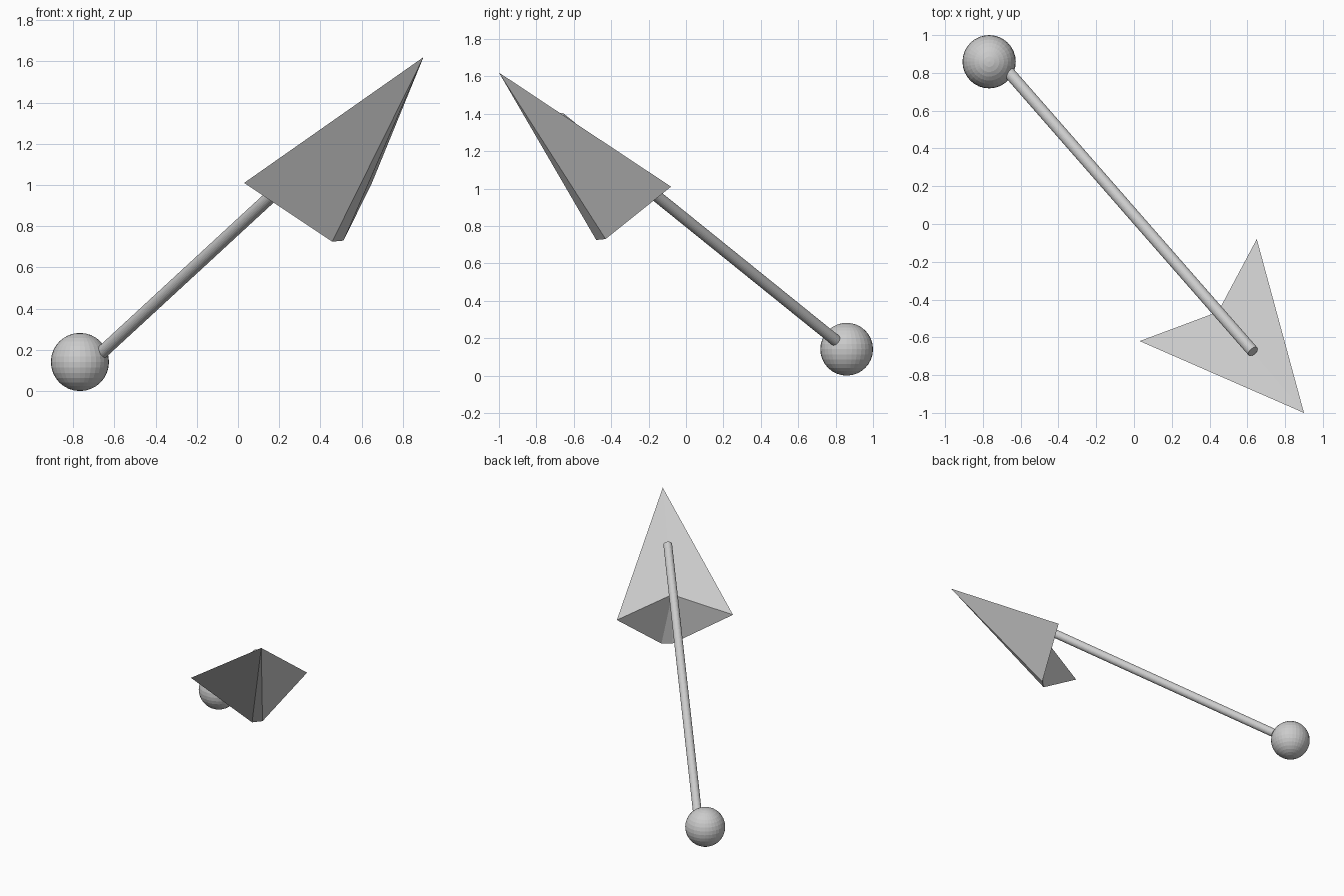
import bpy
import bmesh
from mathutils import Vector

cube = bpy.data.objects.get("Cube")
if cube:
    bpy.data.objects.remove(cube, do_unlink=True)

# Single plain grey
grey = bpy.data.materials.new("light_grey")
grey.use_nodes = True
color = (0.6, 0.6, 0.6, 1.0)
grey.diffuse_color = color
grey.node_tree.nodes["Principled BSDF"].inputs["Base Color"].default_value = color


def finish(obj, name):
    obj.name = name
    obj.data.name = name
    obj.data.materials.append(grey)
    return obj


# Ball at the tail end
bpy.ops.mesh.primitive_uv_sphere_add(segments=32, ring_count=16, radius=0.141,
                                     location=(-0.767, 0.859, 0.141))
finish(bpy.context.object, "tail_ball")

# Straight rod from the ball to above the arrowhead
start, end = Vector((-0.66, 0.80, 0.188)), Vector((0.63, -0.675, 1.378))
axis = end - start
bpy.ops.mesh.primitive_cylinder_add(vertices=24, radius=0.031, depth=axis.length,
                                    location=(start + end) / 2)
rod = finish(bpy.context.object, "rod")
rod.rotation_mode = 'QUATERNION'
rod.rotation_quaternion = axis.to_track_quat('Z', 'Y')

# Arrowhead: flat notched top, two sloping sides and a narrow keel
bm = bmesh.new()
tip, wing_r, wing_l, notch, keel_r, keel_l = [bm.verts.new(p) for p in (
    (0.90, -1.0, 1.62), (0.03, -0.62, 1.01), (0.65, -0.08, 1.01),
    (0.445, -0.465, 1.115), (0.457, -0.48, 0.725), (0.512, -0.43, 0.73))]
for face in ((tip, wing_l, notch), (tip, notch, wing_r), (tip, wing_r, keel_r),
             (tip, keel_r, keel_l), (tip, keel_l, wing_l),
             (wing_r, notch, keel_r), (notch, keel_l, keel_r),
             (notch, wing_l, keel_l)):
    bm.faces.new(face)
bmesh.ops.recalc_face_normals(bm, faces=bm.faces)
mesh = bpy.data.meshes.new("arrowhead")
bm.to_mesh(mesh)
bm.free()
head = bpy.data.objects.new("arrowhead", mesh)
bpy.context.collection.objects.link(head)
finish(head, "arrowhead")
